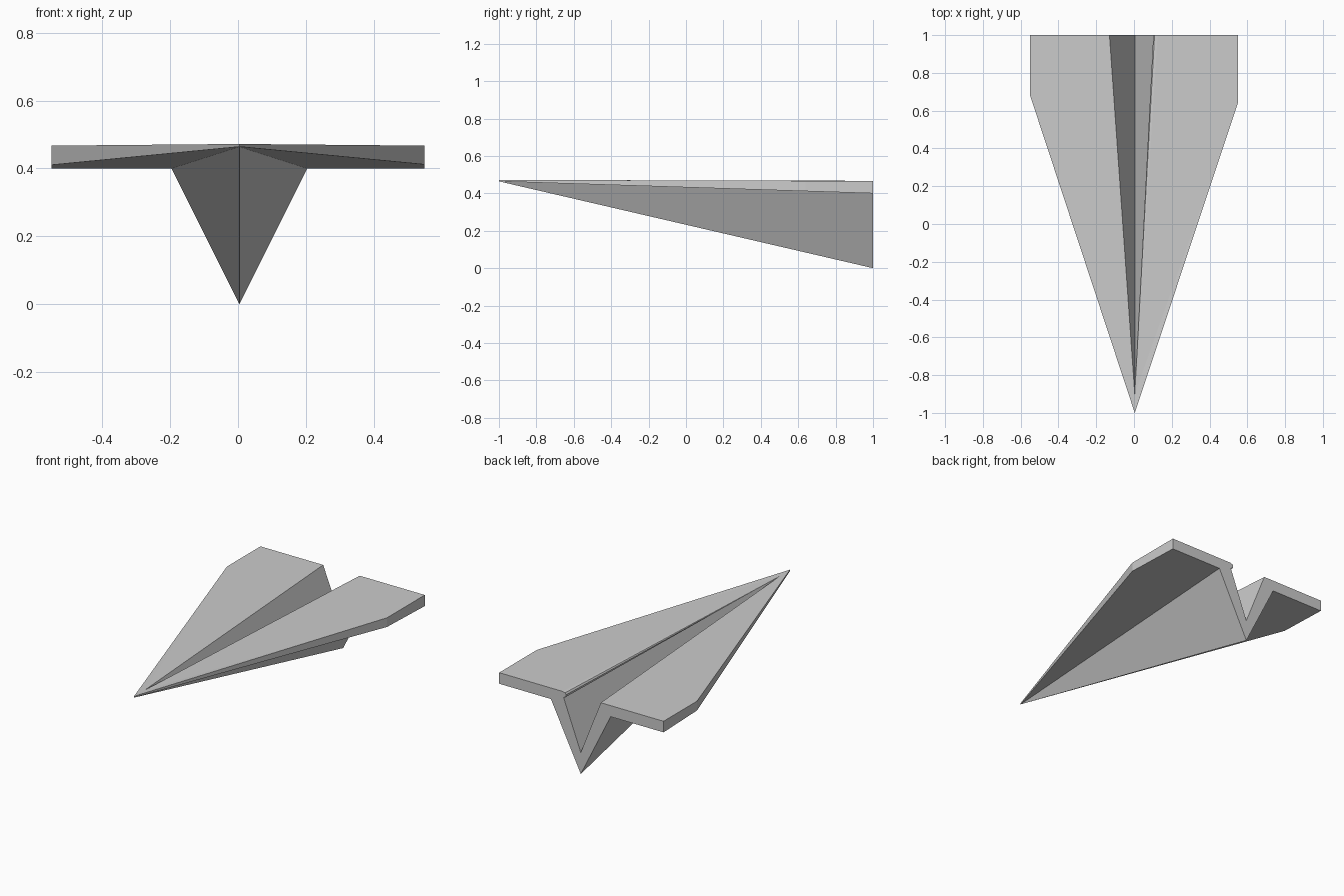
import bpy, bmesh

if "Cube" in bpy.data.objects:
    bpy.data.objects.remove(bpy.data.objects["Cube"])

bm = bmesh.new()


def v(x, y, z):
    return bm.verts.new((x, y, z))


# nose, keel and the centre fold of the folded sheet
CX = 0.004
nose_top, nose_bot = v(CX, -1, 0.472), v(CX, -1, 0.464)
keel = v(CX, 1, 0)
groove_tip = v(CX, -0.9, 0.470)
groove_floor = v(CX, 1, 0.13)

# inner wall profiles at the tail, from wing top down; one side has a small rolled lip
lip = [(0.125, 0.467), (0.109, 0.463), (0.102, 0.453), (0.103, 0.440), (0.119, 0.432)]
plain = [(-0.13, 0.467)]


def half(s, walls, corner_y, fold_x):
    """One wing with its side of the body; returns its tail outline, keel side first."""
    fold = v(fold_x, 1, 0.40)
    tip_b, tip_t = v(s * 0.55, 1, 0.40), v(s * 0.55, 1, 0.467)
    cor_z = 0.464 - 0.064 * (corner_y + 1) / 2
    cor_b, cor_t = v(s * 0.55, corner_y, cor_z), v(s * 0.55, corner_y, 0.467)
    wall = [v(x, 1, z) for x, z in walls]
    bm.faces.new((keel, fold, nose_bot))                            # body side
    bm.faces.new((fold, tip_b, cor_b, nose_bot))                    # wing underside
    bm.faces.new((tip_b, tip_t, cor_t, cor_b))                      # wing tip
    bm.faces.new((cor_b, cor_t, nose_top, nose_bot))                # leading edge
    bm.faces.new((tip_t, wall[0], groove_tip))                      # wing top
    bm.faces.new((tip_t, groove_tip, cor_t))
    bm.faces.new((cor_t, groove_tip, nose_top))
    strip = wall + [groove_floor]                                   # groove wall
    for a, b in zip(strip, strip[1:]):
        bm.faces.new((a, b, groove_tip))
    return [fold, tip_b, tip_t] + wall


right = half(1, lip, 0.64, 0.204)
left = half(-1, plain, 0.68, -0.196)

# tail outline
bm.faces.new([keel] + right + [groove_floor] + left[::-1])
bmesh.ops.recalc_face_normals(bm, faces=bm.faces)

mesh = bpy.data.meshes.new("paper_plane")
bm.to_mesh(mesh)
bm.free()
obj = bpy.data.objects.new("paper_plane", mesh)
bpy.context.collection.objects.link(obj)
